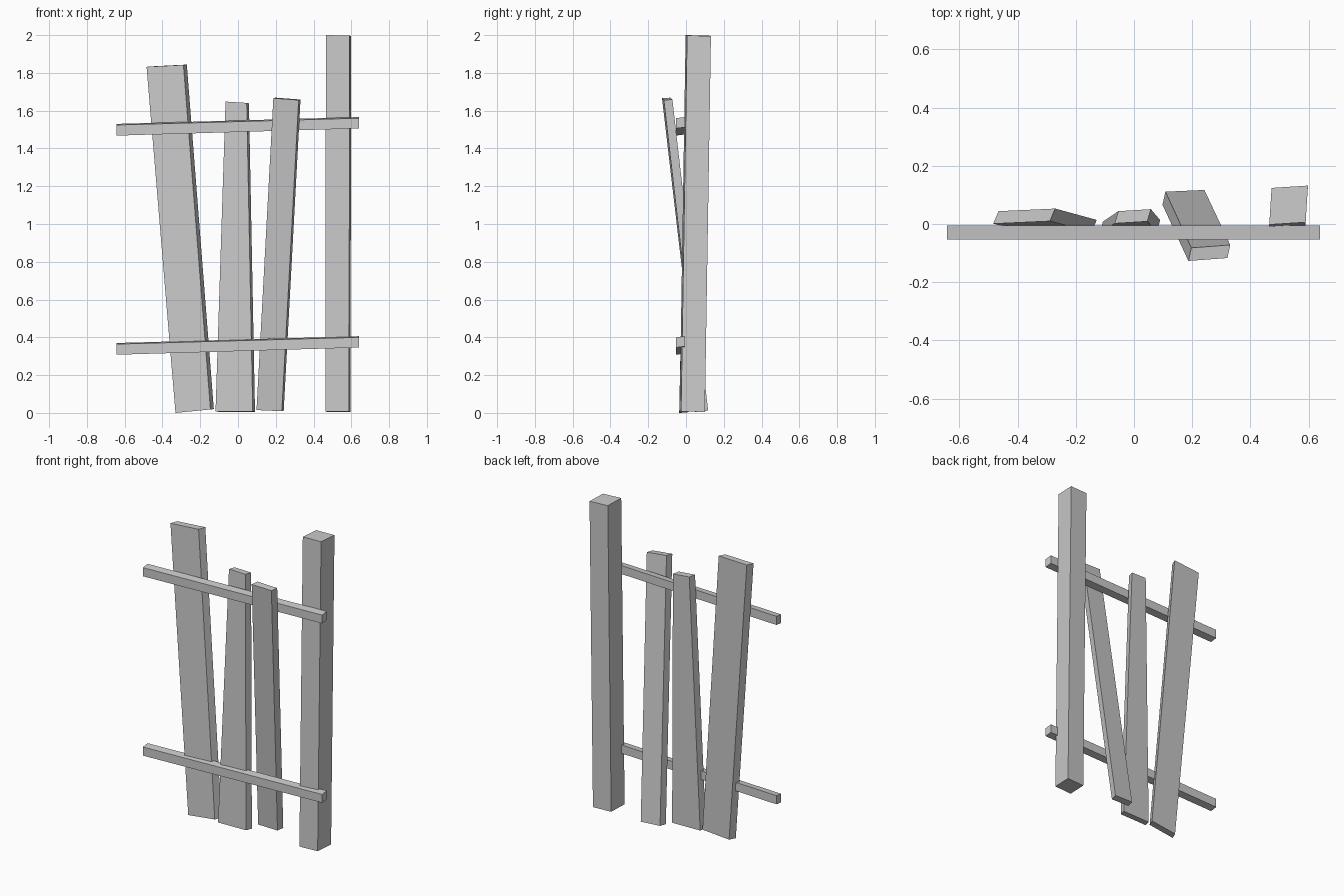
import bpy
import bmesh
from mathutils import Vector


def board(name, front, depth):
    """Rough-cut board: front face (bl, br, tr, tl) swept along a depth vector."""
    bm = bmesh.new()
    face = bm.faces.new([bm.verts.new(p) for p in front])
    swept = bmesh.ops.extrude_face_region(bm, geom=[face], use_keep_orig=True)
    verts = [v for v in swept["geom"] if isinstance(v, bmesh.types.BMVert)]
    bmesh.ops.translate(bm, verts=verts, vec=Vector(depth))
    bmesh.ops.recalc_face_normals(bm, faces=bm.faces)
    mesh = bpy.data.meshes.new(name)
    bm.to_mesh(mesh)
    bm.free()
    obj = bpy.data.objects.new(name, mesh)
    bpy.context.collection.objects.link(obj)
    return obj


# Tall square post
board("post",
      [(0.463, -0.034, 0.008), (0.588, -0.026, 0.008),
       (0.590, 0.006, 1.998), (0.465, -0.002, 2.0)],
      (0.008, 0.126, -0.003))

# Crooked slats
board("left_slat",
      [(-0.331, -0.036, 0.0), (-0.146, -0.029, 0.018),
       (-0.289, 0.010, 1.842), (-0.484, 0.001, 1.832)],
      (0.018, 0.043, 0.002))
board("middle_slat",
      [(-0.119, -0.034, 0.008), (0.078, -0.029, 0.008),
       (0.046, 0.009, 1.641), (-0.066, 0.002, 1.648)],
      (0.012, 0.042, -0.002))
board("leaning_slat",
      [(0.098, 0.066, 0.015), (0.232, 0.072, 0.009),
       (0.321, -0.117, 1.656), (0.187, -0.127, 1.666)],
      (0.010, 0.045, 0.003))

# Two sloping rails across the front
for name, z in (("lower_rail", 0.308), ("upper_rail", 1.468)):
    board(name,
          [(-0.643, -0.054, z), (0.640, -0.054, z + 0.038),
           (0.640, -0.054, z + 0.092), (-0.643, -0.054, z + 0.056)],
          (0.0, 0.048, 0.006))
